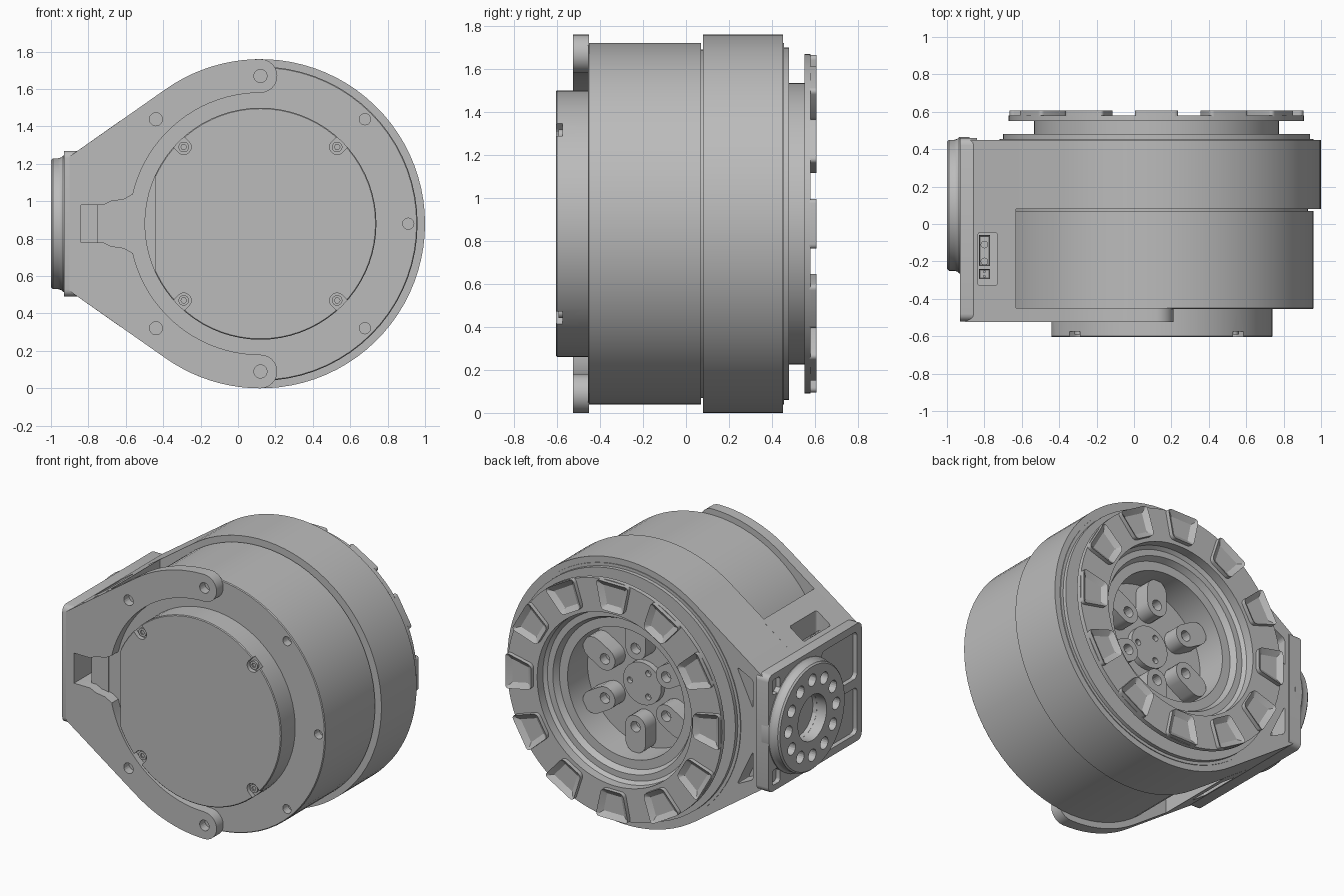
import bpy, bmesh
from math import sin, cos, radians, pi
from mathutils import Matrix, Vector

if "Cube" in bpy.data.objects:
    bpy.data.objects.remove(bpy.data.objects["Cube"])

CX, CZ = 0.12, 0.88          # main axis, running along y
GREY = (0.5, 0.5, 0.5, 1)
metal = bpy.data.materials.new("machined_grey")
metal.use_nodes = True
metal.diffuse_color = GREY
metal.node_tree.nodes["Principled BSDF"].inputs["Base Color"].default_value = GREY


def finish(name, bm, smooth=True):
    bmesh.ops.recalc_face_normals(bm, faces=bm.faces)
    me = bpy.data.meshes.new(name)
    bm.to_mesh(me)
    bm.free()
    me.materials.append(metal)
    ob = bpy.data.objects.new(name, me)
    bpy.context.collection.objects.link(ob)
    if smooth:
        shade(ob)
    return ob


def select(ob):
    bpy.ops.object.select_all(action='DESELECT')
    ob.select_set(True)
    bpy.context.view_layer.objects.active = ob


def shade(ob):
    select(ob)
    bpy.ops.object.shade_smooth_by_angle(angle=radians(30))


def arc(u, w, r, a0, a1, n):
    return [(u + r * cos(radians(a0 + (a1 - a0) * i / n)),
             w + r * sin(radians(a0 + (a1 - a0) * i / n))) for i in range(n + 1)]


def circle(u, w, r, n=20):
    return arc(u, w, r, 0, 360, n)[:-1]


def polar(r, deg):
    return CX + r * cos(radians(deg)), CZ + r * sin(radians(deg))


def capsule(r0, r1, half, deg):
    """Radial slot about the main axis."""
    (u0, w0), (u1, w1) = polar(r0, deg), polar(r1, deg)
    return arc(u1, w1, half, deg - 90, deg + 90, 8) + arc(u0, w0, half, deg + 90, deg + 270, 8)


def prism(name, pts, a, b, axis='y', corner=0, inset=None, smooth=True):
    """Extrude an outline from a to b along an axis; optional rounding and sunk top."""
    place = {'y': lambda u, w: (u, a, w), 'x': lambda u, w: (a, u, w), 'z': lambda u, w: (u, w, a)}[axis]
    step = Vector([(b - a) * (axis == k) for k in 'xyz'])
    bm = bmesh.new()
    face = bm.faces.new([bm.verts.new(place(u, w)) for u, w in pts])
    if corner:
        bmesh.ops.bevel(bm, geom=bm.verts[:], offset=corner, segments=4, profile=0.5, affect='VERTICES')
    ext = bmesh.ops.extrude_face_region(bm, geom=bm.faces[:])["geom"]
    bmesh.ops.translate(bm, vec=step, verts=[g for g in ext if isinstance(g, bmesh.types.BMVert)])
    bmesh.ops.recalc_face_normals(bm, faces=bm.faces)
    if inset:
        top = [g for g in ext if isinstance(g, bmesh.types.BMFace)]
        bmesh.ops.inset_region(bm, faces=top, thickness=inset[0], use_even_offset=True)
        bmesh.ops.translate(bm, vec=-step.normalized() * inset[1], verts=top[0].verts)
    return finish(name, bm, smooth)


def rect(u0, u1, w0, w1):
    return [(u0, w0), (u1, w0), (u1, w1), (u0, w1)]


def lathe(name, prof, axis='y', n=72, centre=(CX, 0, CZ)):
    """Spin a closed (radius, position) outline around an axis."""
    bm = bmesh.new()
    rings = []
    for i in range(n):
        t = 2 * pi * i / n
        rings.append([bm.verts.new((r * cos(t), p, r * sin(t)) if axis == 'y' else
                                   (p, r * cos(t), r * sin(t))) for r, p in prof])
    for i in range(n):
        p, q = rings[i], rings[(i + 1) % n]
        for j in range(len(prof)):
            k = (j + 1) % len(prof)
            if prof[j][0] > 0 or prof[k][0] > 0:
                bm.faces.new((p[j], p[k], q[k], q[j]))
    bmesh.ops.remove_doubles(bm, verts=bm.verts, dist=1e-5)
    bmesh.ops.dissolve_degenerate(bm, edges=bm.edges, dist=1e-5)
    bmesh.ops.translate(bm, vec=centre, verts=bm.verts)
    return finish(name, bm)


def cut(ob, cutters):
    for c in cutters:
        mod = ob.modifiers.new("cut", 'BOOLEAN')
        mod.operation, mod.solver, mod.object = 'DIFFERENCE', 'EXACT', c
        select(ob)
        bpy.ops.object.modifier_apply(modifier=mod.name)
        bpy.data.objects.remove(c)
    shade(ob)


def hole(u, w, r, a, b, axis='y'):
    return prism("cutter", circle(u, w, r), a, b, axis, smooth=False)


# Motor can with bolt holes in its front face
motor = lathe("motor_body", [(0, -0.455), (0.835, -0.455), (0.84, -0.45), (0.84, 0.07), (0.81, 0.07),
                             (0.81, 0.1), (0, 0.1)])
cut(motor, [hole(*polar(0.79, a), 0.03, -0.5, -0.4) for a in (-45, 0, 45, 180)])

# Front cover with flat side and four screw notches
cover = lathe("front_cover", [(0, -0.605), (0.615, -0.605), (0.62, -0.6), (0.62, -0.44), (0, -0.44)])
cut(cover, [prism("cutter", rect(-0.7, -0.44, 0, 2), -0.7, -0.47, smooth=False)] +
    [prism("cutter", capsule(0.58, 0.7, 0.04, a), -0.7, -0.575, smooth=False) for a in (45, 135, 225, 315)])
for a in (45, 135, 225, 315):
    screw = prism("cover_screw", circle(*polar(0.58, a), 0.028), -0.57, -0.592)
    cut(screw, [prism("cutter", circle(*polar(0.58, a), 0.015, 6), -0.7, -0.582, smooth=False)])

# Rear housing: round with tangent sides running to the side plate
tail = [(-0.9, 1.24), (-0.9, 0.52)]
housing = prism("rear_housing", arc(CX, CZ, 0.88, -125, 125, 60) + tail, 0.08, 0.45)
cut(housing, [prism("cutter", circle(CX, CZ, 0.6, 72), 0.15, 0.7, smooth=False)] +
    [prism("cutter", [(-0.81, CZ + s * 0.14), (-0.81, CZ + s * 0.33), (-0.69, CZ + s * 0.39)], 0.33, 0.6,
           corner=0.02, smooth=False) for s in (1, -1)])
lathe("rear_lip", [(0.6, 0.44), (0.84, 0.44), (0.84, 0.455), (0.82, 0.455), (0.82, 0.48), (0.6, 0.48)])

# Side block joining the rear housing to the front bracket, with cable pockets
block = prism("side_block", [(-0.9, 1.24), (-0.9, 0.52), (-0.63, 0.33), (-0.63, 1.43)], -0.46, 0.1)
cut(block, [prism("cutter", rect(-0.835, -0.73, -0.33, -0.045), z0, z1, 'z', corner=0.015, smooth=False)
            for z0, z1 in ((1.18, 1.6), (0.2, 0.58))] +
    [prism("cutter", rect(-0.84, -0.755, 0.78, 0.98), -0.6, -0.34, smooth=False)])
for y0, y1, pins in ((-0.225, -0.06, (-0.2, -0.11)), (-0.295, -0.24, (-0.28, -0.255))):
    plug = prism("cable_socket", rect(-0.83, -0.77, y0, y1), 1.17, 1.25, 'z', inset=(0.006, 0.015))
    for y in pins:
        prism("socket_pin", circle(-0.8, y, 0.02 if y > -0.23 else 0.007), 1.2, 1.248, 'z')

# C-shaped front bracket with rounded arm ends and a cable notch
outline = (arc(CX, CZ + 0.79, 0.09, -90, 90, 12) + arc(CX, CZ, 0.88, 90, 125, 10)[1:] + tail +
           arc(CX, CZ, 0.88, 235, 270, 10) + arc(CX, CZ - 0.79, 0.09, -90, 90, 12)[1:] +
           arc(CX, CZ, 0.70, 270, 193, 20)[1:] +
           [(-0.61, 0.75), (-0.68, 0.76), (-0.72, 0.78), (-0.84, 0.78),
            (-0.84, 0.98), (-0.72, 0.98), (-0.68, 1.0), (-0.61, 1.01)] +
           arc(CX, CZ, 0.70, 167, 90, 20)[:-1])
bracket = prism("front_bracket", outline, -0.525, -0.45)
cut(bracket, [hole(*polar(0.79, a), 0.035, -0.6, -0.47) for a in (90, 135, 225, 270)])

# Square side plate with recessed pockets
plate = prism("side_plate", rect(-0.52, 0.46, 0.49, 1.27), -0.84, -0.93, 'x', corner=0.04)
cut(plate, [prism("cutter", rect(-0.47, -0.1, z, z + 0.31), -1, -0.89, 'x', corner=0.03, smooth=False)
            for z in (0.54, 0.91)] +
    [prism("cutter", rect(0.34, 0.42, z, z + 0.1), -1, -0.9, 'x', corner=0.02, smooth=False)
     for z in (0.53, 1.13)] + [hole(0.1, CZ, 0.15, -1, -0.86, 'x')])

# Side flange with a bolt circle
FY = 0.1
flange = lathe("side_flange", [(0.15, -1), (0.34, -1), (0.35, -0.99), (0.35, -0.96), (0.355, -0.945),
                               (0.365, -0.935), (0.365, -0.88), (0.15, -0.88)], 'x', 64, (0, FY, CZ))
cut(flange, [hole(FY + 0.25 * cos(pi * k / 6), CZ + 0.25 * sin(pi * k / 6), 0.04, -1.1, -0.9, 'x')
             for k in range(12)])

# Output hub: stepped bore, waist and outer ring
lathe("output_hub", [(0, 0.25), (0.43, 0.25), (0.43, 0.46), (0.49, 0.46), (0.51, 0.5), (0.55, 0.5),
                     (0.57, 0.52), (0.57, 0.58), (0.79, 0.58), (0.79, 0.55), (0.655, 0.55),
                     (0.655, 0.47), (0.59, 0.47), (0.59, 0.2), (0, 0.2)])

# Twelve hollow drive pads on the output ring
for k in range(12):
    pad = prism("drive_pad", [(0.595, -0.08), (0.785, -0.12), (0.785, 0.12), (0.595, 0.08)], 0.575, 0.608,
                corner=0.025, inset=(0.035, 0.024))
    pad.data.transform(Matrix.Translation((CX, 0, CZ)) @ Matrix.Rotation(pi * k / 6, 4, 'Y'))

# Bolt lobes and centre boss inside the bore
for k in range(6):
    a = 30 + 60 * k
    lobe = prism("bolt_lobe", capsule(0.26, 0.36, 0.075, a), 0.24, 0.36)
    cut(lobe, [hole(*polar(0.26, a), 0.035, 0.3, 0.5)])
boss = prism("centre_boss", circle(CX, CZ, 0.14, 32), 0.24, 0.29)
cut(boss, [hole(*polar(0.09, 120 * k), 0.02, 0.26, 0.4) for k in range(3)])
